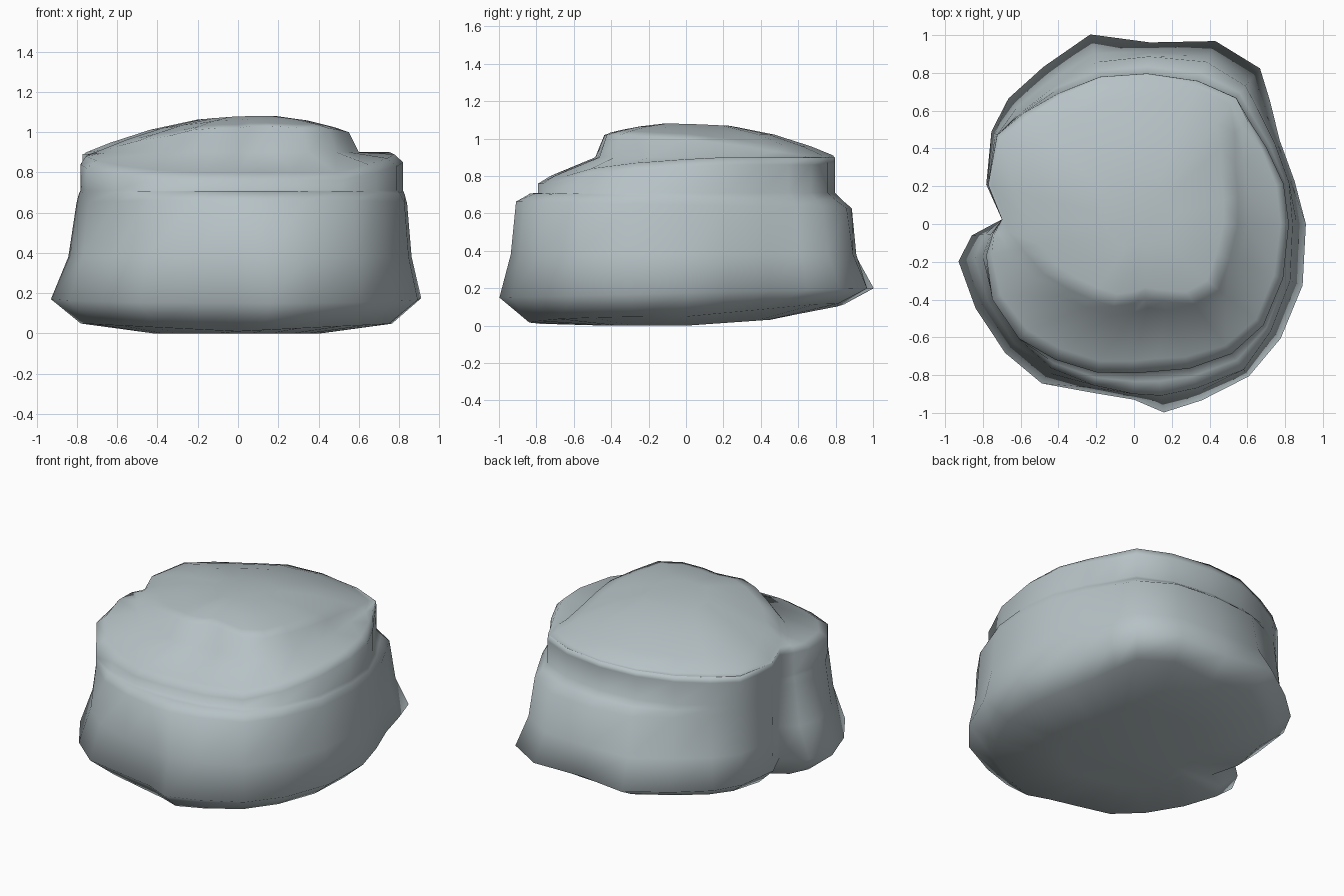
import bpy, bmesh, math

if "Cube" in bpy.data.objects:
    bpy.data.objects.remove(bpy.data.objects["Cube"])

# Spoke directions in degrees, from +x turning towards +y, placed on the rock's corners
ANGLES = [0, 15, 30, 42, 51, 66, 85, 103, 120, 135, 147, 165, 178,
          184, 192, 208, 225, 240, 256, 270, 279, 291, 307, 322, 340]
N = len(ANGLES)
# Plan outlines as radius per spoke: foot, lower ledge, upper wall, dome edge
BASE = [.91, .88, .89, .97, 1.06, 1.06, .965, 1.03, .96, .94, .90, .81, .70,
        .86, .95, .95, .965, .975, .92, .93, 1.01, 1.0, 1.01, .985, .95]
SHELF = [.84, .85, .86, .89, .94, .94, .89, .88, .84, .845, .865, .80, .70,
         .76, .82, .84, .86, .88, .88, .90, .92, .93, .965, .92, .88]
WALL = [.82, .82, .81, .82, .86, .83, .80, .80, .80, .83, .865, .80, .70,
        .75, .80, .85, .86, .83, .81, .79, .79, .82, .86, .87, .84]
TOP = [.55, .57, .62, .72, .81, .80, .79, .79, .78, .80, .84, .78, .68,
       .66, .61, .55, .49, .46, .45, .42, .40, .44, .53, .57, .54]
# Heights of the upper wall rim and the dome edge
WALL_Z = [.87, .88, .88, .88, .88, .88, .88, .88, .87, .87, .87, .87, .87,
          .87, .86, .84, .81, .79, .78, .78, .78, .78, .78, .82, .85]
TOP_Z = [1.0, .98, .96, .93, .91, .91, .91, .91, .90, .90, .90, .90, .91,
         .92, .93, .96, .98, 1.01, 1.02, 1.02, 1.03, 1.03, 1.02, 1.02, 1.01]


def mix(a, b, t):
    return a + (b - a) * t


def ring(radius, height, centre=0.0, scale=1.0):
    """Ring of points; height(i, x, y) gives z, scale shrinks towards x=centre."""
    pts = []
    for i in range(N):
        a = math.radians(ANGLES[i])
        x, y = radius(i) * math.cos(a), radius(i) * math.sin(a)
        x, y = mix(centre, x, scale), y * scale
        pts.append((x, y, height(i, x, y)))
    return pts


def foot_r(i):
    return min(TOP[i] + .05, mix(TOP[i], WALL[i], .8))


def foot_z(i):
    return min(.90, mix(WALL_Z[i], TOP_Z[i], .6))


def ledge_r(i):
    # the ledge fades out on the back left
    fade = .5 if 120 <= ANGLES[i] <= 165 else 0
    return mix(WALL[i], SHELF[i], fade)


def dome(s):
    return ring(lambda i: TOP[i],
                lambda i, x, y: 1.083 + .02 * x - (1.083 + .02 * x - TOP_Z[i]) * s ** 2,
                .04, s)


rings = [
    # underside, tilted up towards the back
    ring(lambda i: BASE[i] * .45, lambda i, x, y: .07 * max(0, y)),
    ring(lambda i: BASE[i] * .84, lambda i, x, y: .01 + .05 * abs(x) + .11 * max(0, y)),
    # flared foot and lower wall
    ring(lambda i: BASE[i], lambda i, x, y: .175 + .025 * y),
    ring(lambda i: mix(BASE[i], SHELF[i], .68), lambda i, x, y: .38),
    ring(lambda i: SHELF[i], lambda i, x, y: .645 - .02 * y),
    # lower ledge and upper wall
    ring(lambda i: mix(SHELF[i], ledge_r(i), .6), lambda i, x, y: .69 - .02 * y),
    ring(ledge_r, lambda i, x, y: .71),
    ring(lambda i: WALL[i], lambda i, x, y: WALL_Z[i] - .02),
    ring(lambda i: mix(WALL[i], foot_r(i), .2), lambda i, x, y: WALL_Z[i] + .02),
    # upper ledge, small cliff and domed cap
    ring(foot_r, lambda i, x, y: foot_z(i)),
    dome(1.0), dome(.85), dome(.6), dome(.3),
]

bm = bmesh.new()
loops = [[bm.verts.new(p) for p in r] for r in rings]
for low, high in zip(loops, loops[1:]):
    for i in range(N):
        j = (i + 1) % N
        bm.faces.new((low[i], low[j], high[j], high[i]))
# close the underside and the crown
bm.faces.new(loops[0][::-1])
bm.faces.new(loops[-1])
for f in bm.faces:
    f.smooth = True
bmesh.ops.recalc_face_normals(bm, faces=bm.faces)

mesh = bpy.data.meshes.new("boulder")
bm.to_mesh(mesh)
bm.free()
boulder = bpy.data.objects.new("boulder", mesh)
bpy.context.collection.objects.link(boulder)

stone = bpy.data.materials.new("blue grey stone")
stone.diffuse_color = (.47, .54, .565, 1)
stone.use_nodes = True
stone.node_tree.nodes["Principled BSDF"].inputs["Base Color"].default_value = stone.diffuse_color
mesh.materials.append(stone)
